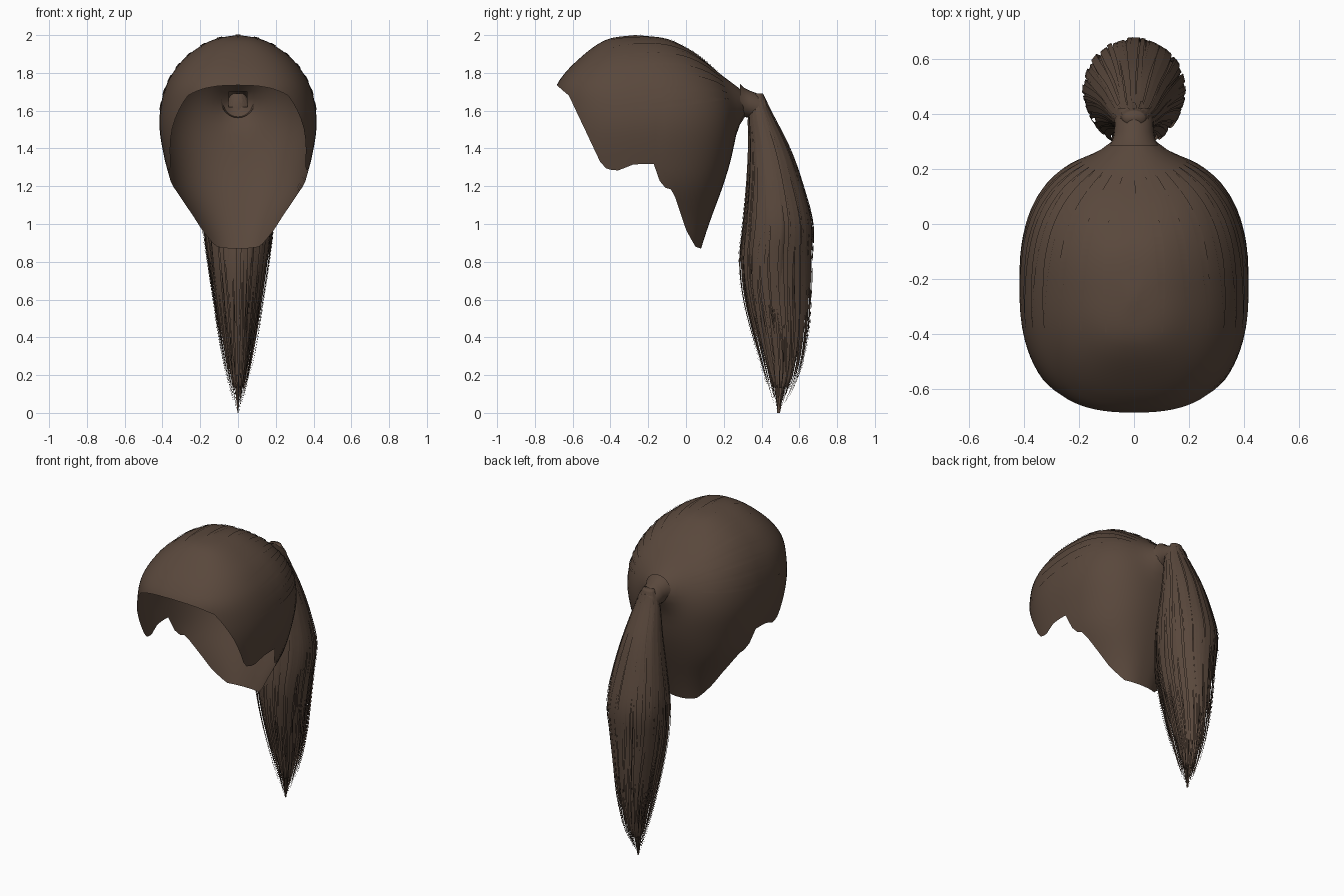
import bpy, bmesh, math, random
from mathutils import Vector
from mathutils.bvhtree import BVHTree

random.seed(4)
if "Cube" in bpy.data.objects:
    bpy.data.objects.remove(bpy.data.objects["Cube"])

hair = bpy.data.materials.new("dark brown hair")
hair.use_nodes = True
COLOUR = (0.1, 0.064, 0.045, 1)
hair.diffuse_color = COLOUR
bsdf = next(n for n in hair.node_tree.nodes if n.type == 'BSDF_PRINCIPLED')
bsdf.inputs["Base Color"].default_value = COLOUR
bsdf.inputs["Roughness"].default_value = 0.8

# Section tables: height, half width, front y, back y
CAP = [(2.0, 0, -.27, -.27), (1.985, .1, -.39, -.12), (1.95, .185, -.47, -.03),
       (1.88, .28, -.56, .08), (1.8, .345, -.64, .165), (1.72, .385, -.69, .225),
       (1.62, .41, -.70, .26), (1.5, .415, -.70, .265), (1.35, .39, -.69, .24),
       (1.2, .35, -.66, .195), (1.05, .27, -.62, .14), (.95, .225, -.6, .105),
       (.87, .2, -.6, .08)]
TAIL = [(1.69, .04, .36, .41), (1.6, .075, .33, .45), (1.4, .12, .33, .55),
        (1.2, .16, .32, .62), (1.0, .185, .30, .67), (.8, .165, .28, .665),
        (.6, .135, .30, .66), (.4, .105, .35, .645), (.2, .065, .41, .6),
        (0, .01, .48, .5)]
# Hairline seen from the side: y, z
HAIRLINE = [(-.69, 1.74), (-.62, 1.68), (-.44, 1.3), (-.37, 1.28), (-.27, 1.32),
            (-.17, 1.32), (-.13, 1.2), (-.07, 1.18), (0, .97), (.05, .88), (.08, .87)]


def section(table, u):
    """Smooth interpolation of a section table at fractional row u."""
    last = len(table) - 1
    u = min(max(u, 0), last)
    i = min(int(u), last - 1)
    t = u - i
    rows = [table[min(max(k, 0), last)] for k in range(i - 1, i + 3)]
    return [b + .5 * t * (c - a + t * (2 * a - 5 * b + 4 * c - d + t * (3 * (b - c) + d - a)))
            for a, b, c, d in zip(*rows)]


def surface(table, u, a, power, scale=1.0):
    """Point on a stacked superellipse; angle 0 faces the front."""
    z, w, yf, yb = section(table, u)
    s, c = math.sin(a), math.cos(a)
    bend = 2 / power
    x = math.copysign(abs(s) ** bend, s) * w * scale
    y = (yf + yb) / 2 - math.copysign(abs(c) ** bend, c) * (yb - yf) / 2 * scale
    return Vector((x, y, z))


def hairline(y):
    if y <= HAIRLINE[0][0]:
        return HAIRLINE[0][1]
    for (y0, z0), (y1, z1) in zip(HAIRLINE, HAIRLINE[1:]):
        if y <= y1:
            return z0 + (z1 - z0) * (y - y0) / (y1 - y0)
    return HAIRLINE[-1][1]


def loft(bm, rings):
    """Join closed rings of points into a tube."""
    rows = [[bm.verts.new(p) for p in ring] for ring in rings]
    n = len(rows[0])
    for r0, r1 in zip(rows, rows[1:]):
        for i in range(n):
            j = (i + 1) % n
            bm.faces.new((r0[i], r1[i], r1[j], r0[j]))
    return rows


def ribbon(bm, points, sides, widths):
    """Thin strip of hair along a path."""
    pairs = [(bm.verts.new(p - s * w / 2), bm.verts.new(p + s * w / 2))
             for p, s, w in zip(points, sides, widths)]
    for (a, b), (c, d) in zip(pairs, pairs[1:]):
        bm.faces.new((a, c, d, b))


def finish(name, bm, recalc=True):
    if recalc:
        bmesh.ops.recalc_face_normals(bm, faces=bm.faces)
    mesh = bpy.data.meshes.new(name)
    bm.to_mesh(mesh)
    bm.free()
    mesh.materials.append(hair)
    mesh.shade_smooth()
    obj = bpy.data.objects.new(name, mesh)
    bpy.context.collection.objects.link(obj)
    return obj


# Swept-back cap of hair, each column running from the crown to the hairline
COLS, ROWS = 88, 30
KNOT_Z = 1.65
columns = []
for i in range(COLS):
    a = math.tau * i / COLS
    u, end = 0.5, len(CAP) - 1
    while u < end:
        p = surface(CAP, u, a, 2.5)
        if p.z < hairline(p.y):
            break
        u += .01
    column = []
    for j in range(ROWS + 1):
        p = surface(CAP, u * j / ROWS, a, 2.5)
        if p.y > 0:  # pull the back out towards the knot
            r = math.hypot(p.x, p.z - KNOT_Z)
            p.y += .09 * math.exp(-(r / .1) ** 2)
        column.append(p)
    columns.append(column)
bm = bmesh.new()
loft(bm, list(zip(*columns)))
bmesh.ops.remove_doubles(bm, verts=bm.verts, dist=.0005)
bmesh.ops.recalc_face_normals(bm, faces=bm.faces)
bm.normal_update()
shell = BVHTree.FromBMesh(bm)


def in_knot(face):
    c = face.calc_center_median()
    return c.y > 0 and math.hypot(c.x, c.z - KNOT_Z) < .058


bmesh.ops.delete(bm, geom=[f for f in bm.faces if in_knot(f)], context='FACES')
finish("hair_cap", bm)

# Loose locks lying on the cap, swept towards the knot
bm = bmesh.new()
centre = Vector((0, -.2, 1.6))
knot_dir = Vector((0, 1, .12)).normalized()
for k in range(15):
    b = math.radians(-98 + 14 * k)
    start = Vector((math.sin(b), -.55, math.cos(b) * .8 + .1)).normalized()
    points, sides = [], []
    for j in range(19):
        d = start.slerp(knot_dir, .04 + .76 * j / 18)
        hit, normal, _, _ = shell.ray_cast(centre, d)
        if hit is None:
            continue
        if normal.dot(d) < 0:
            normal = -normal
        points.append(hit + normal * .004)
        sides.append(normal.cross(knot_dir - d).normalized())
    n = len(points)
    if n > 3:
        widths = [.004 + .03 * math.sin(math.pi * j / (n - 1)) for j in range(n)]
        ribbon(bm, points, sides, widths)
finish("cap_locks", bm, False)

# Gathered neck between cap and ponytail
bm = bmesh.new()
neck = [(.285, 1.652, .09), (.305, 1.645, .078), (.335, 1.635, .072),
        (.38, 1.62, .07), (.42, 1.605, .06)]
loft(bm, [[(r * math.sin(math.tau * i / 24), y, z + r * math.cos(math.tau * i / 24))
           for i in range(24)] for y, z, r in neck])
finish("ponytail_neck", bm)

# Ridged core of the ponytail
bm = bmesh.new()
N, STEPS = 60, 36
rings = []
for j in range(STEPS + 1):
    u = 8.3 * j / STEPS
    thin = .95 - .4 * max(0, (u - 4) / 4.3) ** 1.5
    rings.append([surface(TAIL, u, math.tau * i / N, 2,
                          thin * (1 + .05 * math.cos(math.tau * i / 4) * min(u, 1)))
                  for i in range(N)])
rows = loft(bm, rings)
bm.faces.new(rows[0])
bm.faces.new(rows[-1])
finish("ponytail_core", bm)

# Tapering strands around the core with ragged ends
bm = bmesh.new()
STRANDS = 170
for k in range(STRANDS):
    a = math.tau * k / STRANDS + random.uniform(-.03, .03)
    scale = random.uniform(.86, 1.03)
    first = random.uniform(.2, 1.2)
    last = random.uniform(6.6, 8.7)
    width = random.uniform(.012, .03)
    if k % 12 == 0:  # long inner strands forming the tip
        scale, last, width = random.uniform(.3, .7), random.uniform(8.5, 9), .04
    phase = random.uniform(0, math.tau)
    points, sides, widths = [], [], []
    for j in range(25):
        t = j / 24
        u = first + (last - first) * t
        angle = a + .05 * math.sin(phase + 5 * t)
        points.append(surface(TAIL, u, angle, 2, scale))
        sides.append((surface(TAIL, u, angle + .05, 2)
                      - surface(TAIL, u, angle - .05, 2)).normalized())
        widths.append(.002 + width * min(1, .4 + 2 * t) * (1 - t ** 3))
    ribbon(bm, points, sides, widths)
# Centre strand reaching the lowest point
path = [surface(TAIL, 6 + 3 * j / 10, 0, 2, 0) for j in range(11)]
ribbon(bm, path, [Vector((1, 0, 0))] * 11, [.05 * (1 - j / 10) + .004 for j in range(11)])
ribbon(bm, path, [Vector((0, 1, 0))] * 11, [.08 * (1 - j / 10) + .015 for j in range(11)])
finish("ponytail_strands", bm, False)
